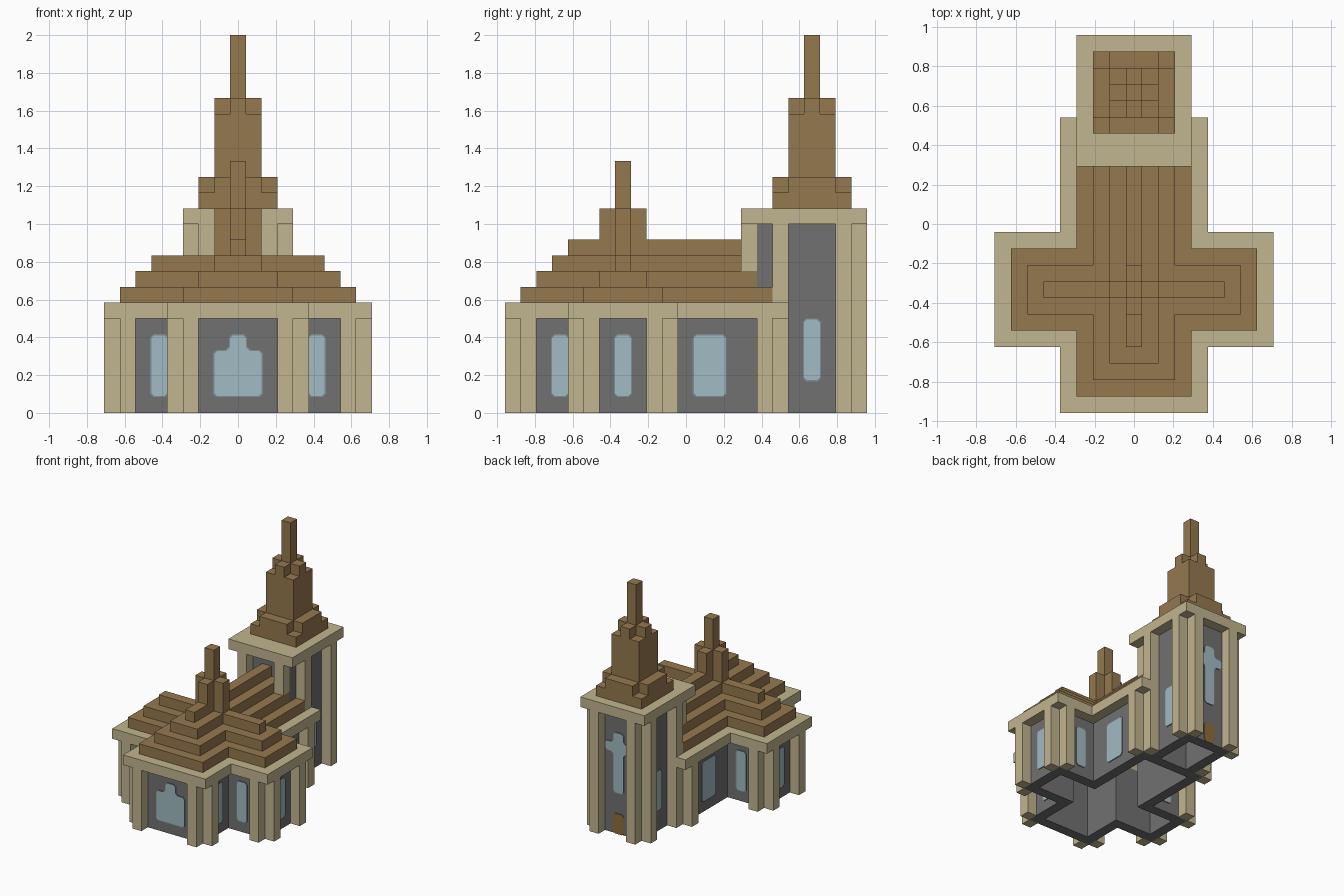
import bpy, bmesh, math
from mathutils import Vector, Matrix

V = 1 / 12  # edge of one building block

cube = bpy.data.objects.get("Cube")
if cube:
    bpy.data.objects.remove(cube)


def material(name, srgb):
    col = [(c / 255) ** 2.2 for c in srgb] + [1]
    m = bpy.data.materials.new(name)
    m.use_nodes = True
    m.diffuse_color = col
    m.node_tree.nodes["Principled BSDF"].inputs["Base Color"].default_value = col
    return m


SAND = material("sandstone", (192, 180, 142))
ROOF = material("brown roof", (148, 120, 80))
WALL = material("grey stone", (112, 112, 112))
GLASS = material("pale blue glass", (160, 186, 194))
FRAME = material("blue grey frame", (126, 142, 148))
DOOR = material("door wood", (140, 108, 64))


def box(x, y0, y1, z0, z1):
    """Blocks from -x to x, with inclusive y and z ranges."""
    return {(i, j, k) for i in range(-x, x + 1)
            for j in range(y0, y1 + 1) for k in range(z0, z1 + 1)}


def posts(spots, z0, z1):
    """Single-block columns, mirrored in x."""
    return {(s * x, y, z) for x, y in spots for s in (-1, 1) for z in range(z0, z1 + 1)}


def plus(y, z0, z1, r=1):
    """Square of radius r without its corner blocks."""
    return {c for c in box(r, y - r, y + r, z0, z1) if abs(c[0]) < r or abs(c[1] - y) < r}


# Hollow interiors of the nave, transept and tower
hall = box(2, -9, 4, 0, 6) | box(6, -5, -3, 0, 6)
shaft = box(1, 6, 9, 0, 12)
tower_body = box(2, 5, 10, 0, 11)

# Main walls, cornices and corner columns
parts = {}
parts["hall_walls"] = (box(3, -10, 5, 0, 5) | box(7, -6, -2, 0, 5)) - hall - tower_body, WALL
parts["tower_walls"] = tower_body - shaft, WALL
parts["hall_cornice"] = (box(4, -11, 6, 6, 6) | box(8, -7, -1, 6, 6)) - hall - tower_body, SAND
parts["tower_cornice"] = box(3, 4 + 1 - 1, 11, 12, 12) - shaft, SAND
parts["hall_columns"] = posts(
    [(3, -11), (4, -10), (7, -7), (8, -6), (8, -2), (7, -1), (4, 5)], 0, 5), SAND
parts["tower_columns"] = posts([(3, 6), (3, 10), (2, 11)], 0, 11) | posts([(2, 4)], 9, 11), SAND

# Stepped roof: every layer is a rim around the one above
layers = []
for n in range(4):
    layer = box(3 - n, n - 10, 5, 7 + n, 7 + n)
    if n < 3:
        layer |= box(7 - n, n - 6, -2 - n, 7 + n, 7 + n)
    layers.append(layer)
hall_roof = set()
for n, layer in enumerate(layers):
    above = {(x, y, z - 1) for x, y, z in layers[n + 1]} if n < 3 else set()
    hall_roof |= layer - above
parts["hall_roof"] = hall_roof - (tower_body - box(2, 5, 5, 7, 8)), ROOF
parts["ridge_turret"] = plus(-4, 10, 12) | box(0, -4, -4, 10, 15), ROOF

# Tower spire
parts["spire_base"] = (box(2, 6, 10, 13, 13) | plus(8, 14, 14, 2)) - box(1, 7, 9, 13, 14), ROOF
parts["spire_shaft"] = box(1, 7, 9, 14, 18) - box(0, 8, 8, 14, 18), ROOF
parts["spire_tip"] = plus(8, 19, 19) | box(0, 8, 8, 19, 23), ROOF

solid = set().union(*(cells for cells, _ in parts.values()))


def build_blocks(name, cells, mat):
    """Outer skin of a group of blocks, with flat areas merged."""
    bm = bmesh.new()
    corners = {}

    def vert(p):
        key = tuple(round(2 * c) for c in p)
        if key not in corners:
            corners[key] = bm.verts.new((p[0] * V, p[1] * V, (p[2] + 0.5) * V))
        return corners[key]

    for cell in sorted(cells):
        for axis in range(3):
            for sign in (-1, 1):
                n = Vector((0, 0, 0))
                n[axis] = sign
                c = Vector(cell)
                if tuple(int(q) for q in c + n) in solid:
                    continue
                u = Vector((0, 0, 0))
                u[(axis + 1) % 3] = 0.5
                w = n.cross(u)
                mid = c + n / 2
                bm.faces.new([vert(mid + q) for q in (-u - w, u - w, u + w, w - u)])
    bmesh.ops.dissolve_limit(bm, angle_limit=0.01, verts=bm.verts[:], edges=bm.edges[:])
    finish(name, bm, [mat])


def finish(name, bm, mats):
    me = bpy.data.meshes.new(name)
    bm.to_mesh(me)
    bm.free()
    for m in mats:
        me.materials.append(m)
    ob = bpy.data.objects.new(name, me)
    bpy.context.scene.collection.objects.link(ob)
    return ob


for name, (cells, mat) in parts.items():
    build_blocks(name, cells, mat)


def plate(name, half, x, y, turn, mats):
    """Thin framed plate from a mirrored half outline, corners clipped."""
    pts = [Vector((u * V, 0, z * V)) for u, z in half]
    pts += [Vector((-p.x, 0, p.z)) for p in reversed(pts)]
    bm = bmesh.new()
    ring = []
    for i, p in enumerate(pts):
        for q in (pts[i - 1], pts[(i + 1) % len(pts)]):
            ring.append(bm.verts.new(p + (q - p).normalized() * 0.018))
    face = bm.faces.new(ring)
    face.normal_update()
    rim = bmesh.ops.inset_region(bm, faces=[face], thickness=0.007, use_boundary=True)["faces"]
    for f in rim:
        f.material_index = 1
    new = bmesh.ops.extrude_face_region(bm, geom=bm.faces[:])["geom"]
    moved = [g for g in new if isinstance(g, bmesh.types.BMVert)]
    bmesh.ops.translate(bm, verts=moved, vec=(0, -0.006, 0))
    bmesh.ops.recalc_face_normals(bm, faces=bm.faces[:])
    place = Matrix.Translation((x * V, y * V, 0)) @ Matrix.Rotation(math.radians(turn), 4, 'Z')
    bm.transform(place)
    finish(name, bm, mats)


# Windows and back door
pane = [GLASS, FRAME]
narrow = [(0.58, 1), (0.58, 5)]
wide = [(1.08, 1), (1.08, 5)]
high = [(0.58, 2), (0.58, 6)]
stepped = [(1.58, 1), (1.58, 4), (0.58, 4), (0.58, 5)]
cross = [(0.58, 4), (0.58, 8), (1.45, 8), (1.45, 9), (0.58, 9), (0.58, 10)]
plate("front_window", stepped, 0, -10.5, 0, pane)
plate("tower_back_window", cross, 0, 10.5, 180, pane)
plate("back_door", [(0.6, 0), (0.6, 2)], 0, 10.5, 180, [DOOR, DOOR])
for side, s in (("left", 1), ("right", -1)):
    plate(side + "_nave_front_window", narrow, s * 3.5, -8, s * 90, pane)
    plate(side + "_nave_rear_window", wide, s * 3.5, 1.5, s * 90, pane)
    plate(side + "_transept_window", narrow, s * 7.5, -4, s * 90, pane)
    plate(side + "_transept_front_window", narrow, s * 5, -6.5, 0, pane)
    plate(side + "_transept_back_window", narrow, s * 5, -1.5, 180, pane)
    plate(side + "_tower_window", high, s * 2.5, 8, s * 90, pane)
